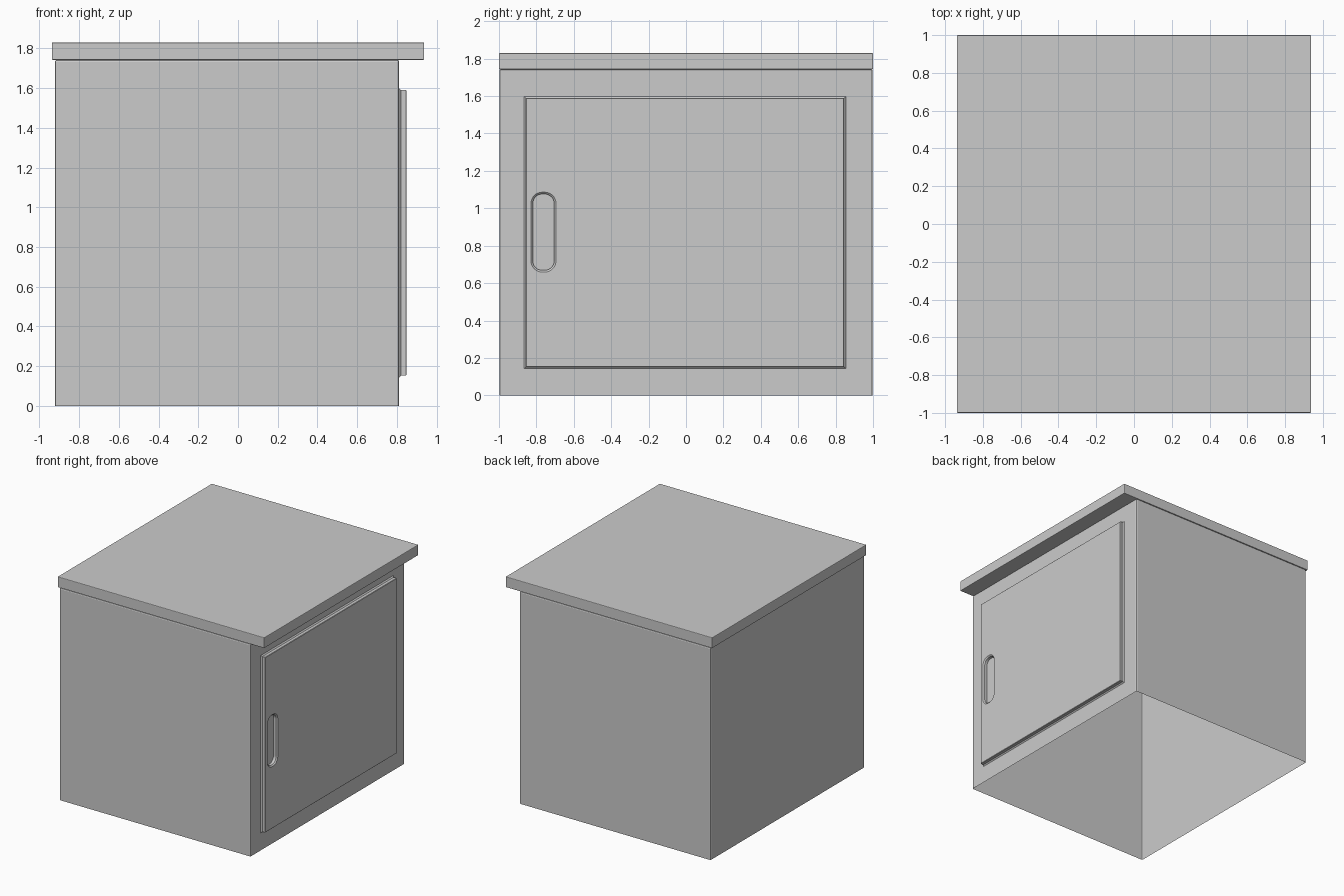
import bpy, bmesh
from math import cos, sin, pi

if "Cube" in bpy.data.objects:
    bpy.data.objects.remove(bpy.data.objects["Cube"])


def add_object(name, bm):
    bmesh.ops.recalc_face_normals(bm, faces=bm.faces)
    mesh = bpy.data.meshes.new(name)
    bm.to_mesh(mesh)
    bm.free()
    ob = bpy.data.objects.new(name, mesh)
    bpy.context.collection.objects.link(ob)
    return ob


def box(name, lo, hi, bevel, open_bottom=False):
    bm = bmesh.new()
    bmesh.ops.create_cube(bm, size=1)
    for v in bm.verts:
        v.co = [l + (c + 0.5) * (h - l) for c, l, h in zip(v.co, lo, hi)]
    bm.normal_update()
    if open_bottom:
        floor = [f for f in bm.faces if f.normal.z < -0.5]
        bmesh.ops.delete(bm, geom=floor, context='FACES_ONLY')
    ob = add_object(name, bm)
    m = ob.modifiers.new("soft_edges", 'BEVEL')
    m.width, m.segments = bevel, 2
    return ob


def outline(y0, y1, z0, z1, r=0.0, inset=0.0, steps=8):
    """Rounded rectangle in the YZ plane, pulled in by inset."""
    y0, y1, z0, z1 = y0 + inset, y1 - inset, z0 + inset, z1 - inset
    if r == 0:
        return [(y0, z0), (y1, z0), (y1, z1), (y0, z1)]
    r -= inset
    pts = []
    for k, (cy, cz) in enumerate([(y1 - r, z1 - r), (y0 + r, z1 - r),
                                  (y0 + r, z0 + r), (y1 - r, z0 + r)]):
        for i in range(steps + 1):
            a = (k + i / steps) * pi / 2
            pts.append((cy + r * cos(a), cz + r * sin(a)))
    return pts


def loft(name, rings):
    """Closed solid through outlines stacked along x."""
    bm = bmesh.new()
    loops = [[bm.verts.new((x, y, z)) for y, z in pts] for x, pts in rings]
    for a, b in zip(loops, loops[1:]):
        for i in range(len(a)):
            j = (i + 1) % len(a)
            bm.faces.new((a[i], a[j], b[j], b[i]))
    bm.faces.new(loops[0])
    bm.faces.new(loops[-1])
    return add_object(name, bm)


# Cabinet shell, open underneath, and overhanging lid
box("cabinet_body", (-0.922, -0.998, 0), (0.812, 0.998, 1.742), 0.009, open_bottom=True)
box("lid", (-0.938, -1, 1.743), (0.938, 1, 1.83), 0.005)

# Door panel with a chamfered foot where it meets the body
edge = (-0.867, 0.856, 0.142, 1.6)
door = loft("door", [(0.811, outline(*edge)),
                     (0.821, outline(*edge, inset=0.010)),
                     (0.845, outline(*edge, inset=0.010)),
                     (0.848, outline(*edge, inset=0.013))])

# Recessed finger pull with a chamfered rim
slot = (-0.829, -0.695, 0.659, 1.086, 0.06)
cutter = loft("finger_pull_cutter", [(0.816, outline(*slot, inset=0.010)),
                                     (0.839, outline(*slot, inset=0.010)),
                                     (0.848, outline(*slot)),
                                     (0.870, outline(*slot))])
cutter.hide_render = True
cutter.hide_set(True)
m = door.modifiers.new("finger_pull", 'BOOLEAN')
m.operation, m.solver, m.object = 'DIFFERENCE', 'EXACT', cutter
